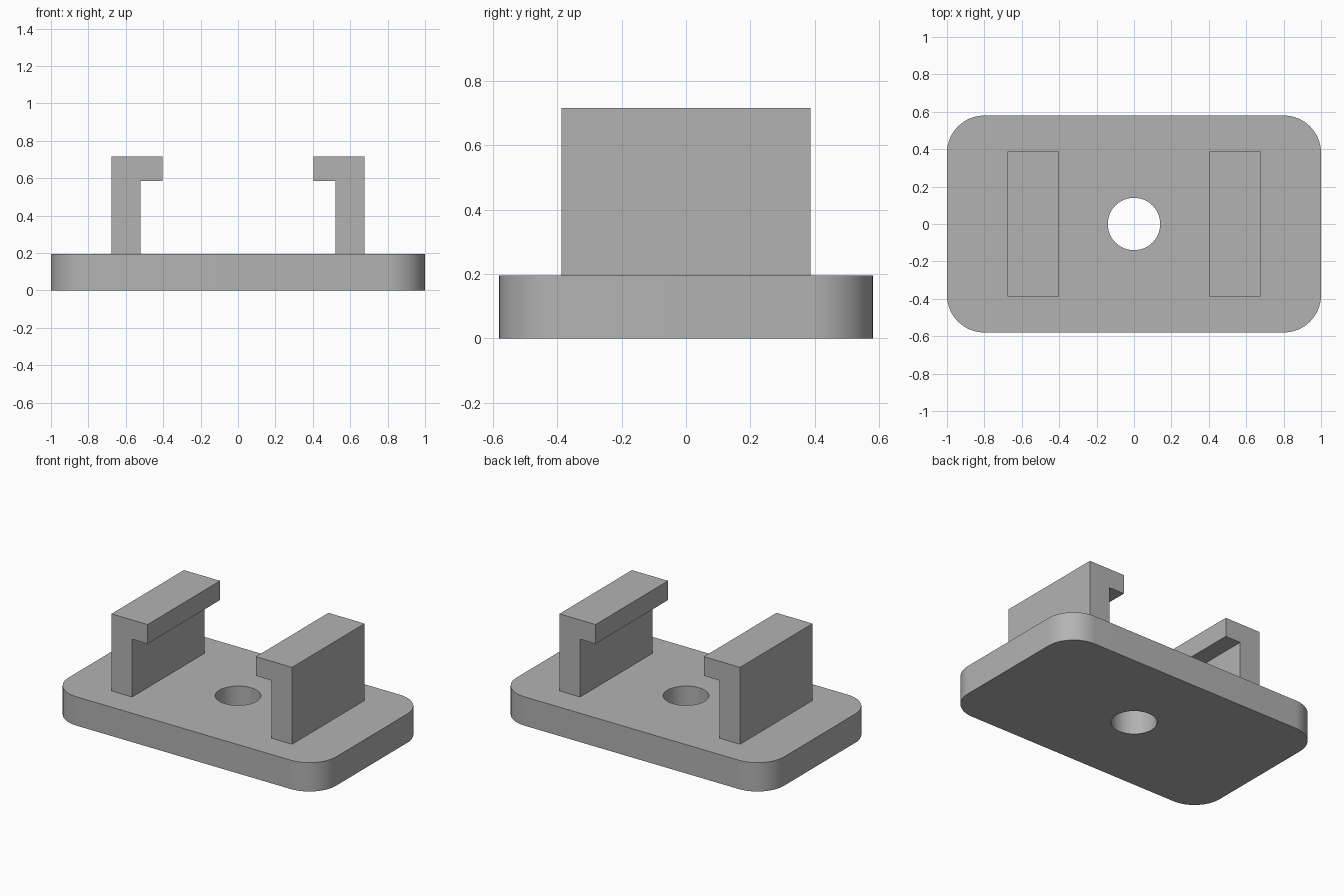
import bpy
import bmesh
from math import cos, sin, pi
from mathutils import Vector

if "Cube" in bpy.data.objects:
    bpy.data.objects.remove(bpy.data.objects["Cube"], do_unlink=True)

LENGTH, WIDTH, THICK = 2.0, 1.16, 0.195
CORNER, HOLE = 0.2, 0.14
CLIP_HALF = 0.387

grey = bpy.data.materials.new("plain grey")
grey.use_nodes = True
colour = (0.45, 0.45, 0.45, 1)
grey.diffuse_color = colour
grey.node_tree.nodes["Principled BSDF"].inputs["Base Color"].default_value = colour


def arc(cx, cy, radius, start, sweep, steps):
    return [(cx + radius * cos(start + sweep * i / steps),
             cy + radius * sin(start + sweep * i / steps)) for i in range(steps + 1)]


def extruded(name, loops, to_world, direction):
    """Fill closed outlines (the inner ones become holes) and extrude them."""
    bm = bmesh.new()
    edges = []
    for loop in loops:
        verts = [bm.verts.new(to_world(a, b)) for a, b in loop]
        edges += [bm.edges.new((v, verts[i - 1])) for i, v in enumerate(verts)]
    bmesh.ops.triangle_fill(bm, edges=edges, use_beauty=True)
    result = bmesh.ops.extrude_face_region(bm, geom=bm.faces[:], use_keep_orig=True)
    top = [v for v in result["geom"] if isinstance(v, bmesh.types.BMVert)]
    bmesh.ops.translate(bm, verts=top, vec=Vector(direction))
    bmesh.ops.dissolve_limit(bm, angle_limit=0.001, verts=bm.verts[:], edges=bm.edges[:])
    bmesh.ops.recalc_face_normals(bm, faces=bm.faces[:])
    mesh = bpy.data.meshes.new(name)
    bm.to_mesh(mesh)
    bm.free()
    mesh.materials.append(grey)
    obj = bpy.data.objects.new(name, mesh)
    bpy.context.collection.objects.link(obj)
    return obj


# Rounded base plate with a round through-hole
cx, cy = LENGTH / 2 - CORNER, WIDTH / 2 - CORNER
outline = []
for i, (sx, sy) in enumerate([(1, 1), (-1, 1), (-1, -1), (1, -1)]):
    outline += arc(sx * cx, sy * cy, CORNER, i * pi / 2, pi / 2, 16)
hole = arc(0, 0, HOLE, 0, 2 * pi, 64)[:-1]
plate = extruded("base_plate", [outline, hole],
                 lambda x, y: (x, y, 0), (0, 0, THICK))

# Two facing hooked clips, each an upright with an inward lip
profile = [(0.52, THICK), (0.675, THICK), (0.675, 0.715),
           (0.405, 0.715), (0.405, 0.585), (0.52, 0.585)]
for side, name in ((1, "left_clip"), (-1, "right_clip")):
    extruded(name, [profile], lambda x, z: (side * x, -CLIP_HALF, z),
             (0, 2 * CLIP_HALF, 0))

# Smooth the rounded walls only
bpy.ops.object.select_all(action="DESELECT")
plate.select_set(True)
bpy.context.view_layer.objects.active = plate
bpy.ops.object.shade_smooth_by_angle(angle=pi / 6)
